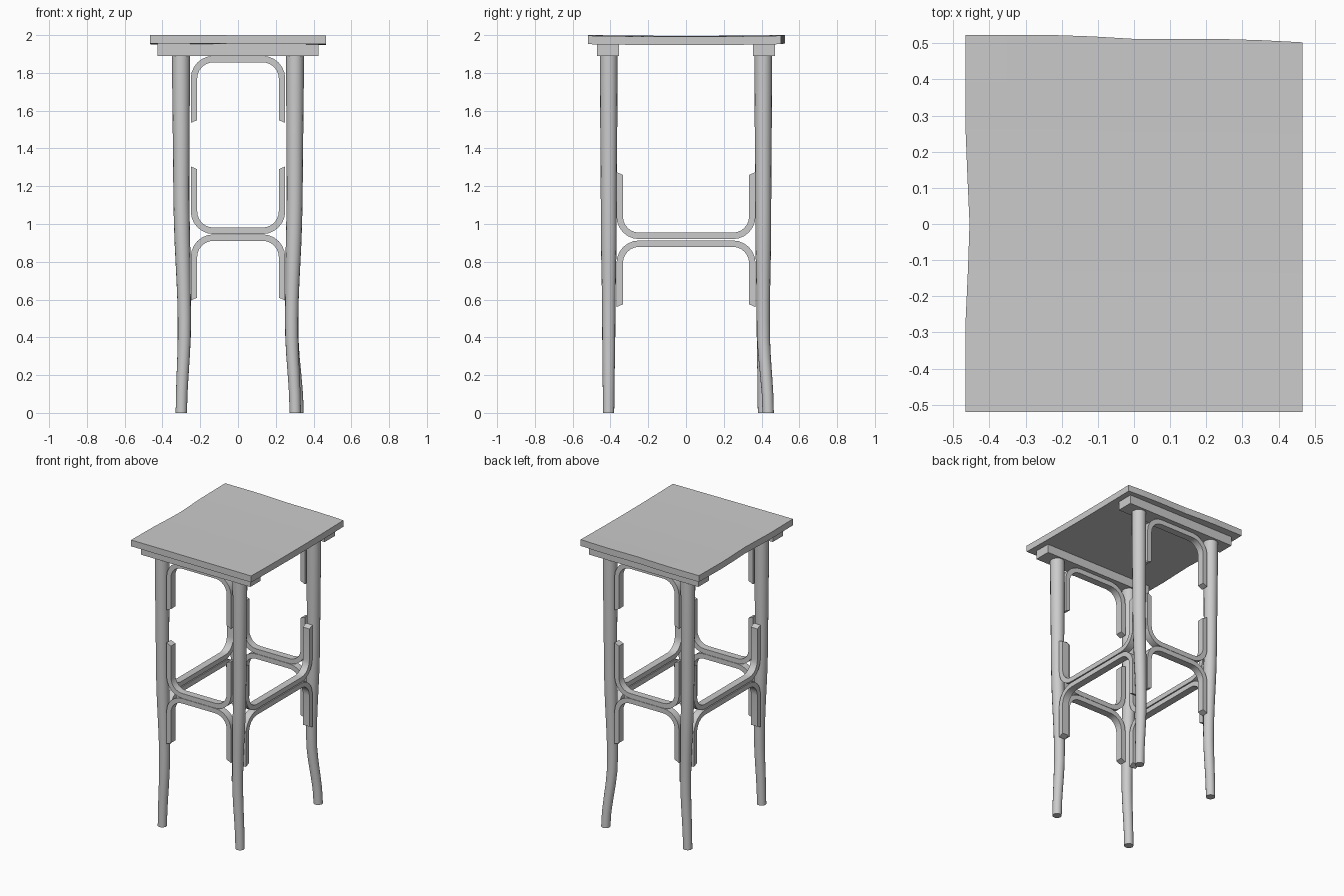
import bpy, bmesh, math
from mathutils import Vector

if "Cube" in bpy.data.objects:
    bpy.data.objects.remove(bpy.data.objects["Cube"])


def finish(name, bm, smooth=False):
    bmesh.ops.recalc_face_normals(bm, faces=bm.faces)
    me = bpy.data.meshes.new(name)
    bm.to_mesh(me)
    bm.free()
    ob = bpy.data.objects.new(name, me)
    bpy.context.collection.objects.link(ob)
    if smooth:
        bpy.context.view_layer.objects.active = ob
        ob.select_set(True)
        bpy.ops.object.shade_smooth_by_angle(angle=math.radians(40))
        ob.select_set(False)
    return ob


def skin(bm, rings):
    """Join rings of points into a capped tube."""
    vs = [[bm.verts.new(p) for p in r] for r in rings]
    n = len(vs[0])
    for a, b in zip(vs, vs[1:]):
        for i in range(n):
            bm.faces.new((a[i], a[(i + 1) % n], b[(i + 1) % n], b[i]))
    bm.faces.new(vs[0])
    bm.faces.new(vs[-1])


def lerp_keys(keys, t):
    for (t0, v0), (t1, v1) in zip(keys, keys[1:]):
        if t <= t1:
            f = (t - t0) / (t1 - t0)
            f = f * f * (3 - 2 * f)
            return v0 + (v1 - v0) * f
    return keys[-1][1]


# Seat: thin, slightly hand-warped board
LEFT = [(-.52, -.466), (-.30, -.466), (0, -.455), (.25, -.466), (.6, -.466)]
BACK = [(-.5, .523), (-.2, .523), (0, .512), (.25, .512), (.5, .502)]
bm = bmesh.new()
N = 8
layers = []
for base in (1.949, 1.994):
    grid = []
    for j in range(N + 1):
        v = j / N
        row = []
        for i in range(N + 1):
            u = i / N
            x0 = lerp_keys(LEFT, -.52 + 1.04 * v)
            x = x0 + (.466 - x0) * u
            y1 = lerp_keys(BACK, -.466 + .932 * u)
            y = -.52 + (y1 + .52) * v
            warp = .005 * (2 * v - 1) ** 2 + .002 * (1 - 2 * u)
            row.append(bm.verts.new((x, y, min(base + warp, 2.0))))
        grid.append(row)
    for j in range(N):
        for i in range(N):
            bm.faces.new((grid[j][i], grid[j][i + 1], grid[j + 1][i + 1], grid[j + 1][i]))
    layers.append(grid)
lo, hi = layers
for i in range(N):
    for k in (0, N):
        bm.faces.new((lo[k][i], lo[k][i + 1], hi[k][i + 1], hi[k][i]))
        bm.faces.new((lo[i][k], lo[i + 1][k], hi[i + 1][k], hi[i][k]))
finish("seat", bm)

# Rails under the seat, front and back
for name, y in (("front_rail", -.413), ("back_rail", .412)):
    bm = bmesh.new()
    bmesh.ops.create_cube(bm, size=1)
    for v in bm.verts:
        v.co = Vector((v.co.x * .85, v.co.y * .116 + y, v.co.z * .065 + 1.9225))
    finish(name, bm)

# Legs: tapered round rods with a bent foot
RAD = [(0, .030), (.5, .035), (1.0, .042), (1.9, .047)]
LEGS = {
    "front_left_leg": (-1, -1, .30, .41),
    "front_right_leg": (1, -1, .303, .41),
    "back_left_leg": (-1, 1, .30, .41),
    "back_right_leg": (1, 1, .318, .435),
}
for name, (sx, sy, fx, fy) in LEGS.items():
    kx = [(0, fx), (.45, .284), (1.2, .30), (1.9, .302)]
    ky = [(0, fy), (.45, .409), (1.9, .409)]
    bm = bmesh.new()
    rings = []
    for k in range(20):
        z = 1.893 * k / 19
        r = lerp_keys(RAD, z)
        cx, cy = sx * lerp_keys(kx, z), sy * lerp_keys(ky, z)
        rings.append([(cx + r * math.cos(a), cy + r * math.sin(a), z)
                      for a in (2 * math.pi * s / 16 for s in range(16))])
    skin(bm, rings)
    finish(name, bm, True)


# Bent braces: flat strip bent into a U, extruded in depth
def brace(name, half, z_bar, z_end, offset, along_x, th=.034, depth=.05, r=.12):
    """z_bar is the outer face of the crossbar, z_end the tip of the arms."""
    d = 1 if z_end > z_bar else -1
    prof = [((half, z_end), (half - th, z_end - d * .015))]
    for k in range(7):
        a = math.pi / 2 * k / 6
        c, s = math.cos(a), math.sin(a)
        cx, cz = half - r, z_bar + d * r
        prof.append(((cx + r * c, cz - d * r * s),
                     (cx + (r - th) * c, cz - d * (r - th) * s)))
    prof += [((-o[0], o[1]), (-i[0], i[1])) for o, i in reversed(prof)]
    rings = []
    for o, i in prof:
        ring = []
        for (p, z), w in ((o, -1), (o, 1), (i, 1), (i, -1)):
            q = offset + w * depth / 2
            ring.append((p, q, z) if along_x else (q, p, z))
        rings.append(ring)
    bm = bmesh.new()
    skin(bm, rings)
    finish(name, bm, True)


for side, y in (("front", -.41), ("back", .41)):
    brace(side + "_top_brace", .25, 1.89, 1.535, y, True)
    brace(side + "_upper_brace", .25, .947, 1.305, y, True)
    brace(side + "_lower_brace", .25, .945, .595, y, True)
for side, x in (("left", -.295), ("right", .295)):
    brace(side + "_upper_brace", .368, .92, 1.275, x, False)
    brace(side + "_lower_brace", .368, .913, .56, x, False)
